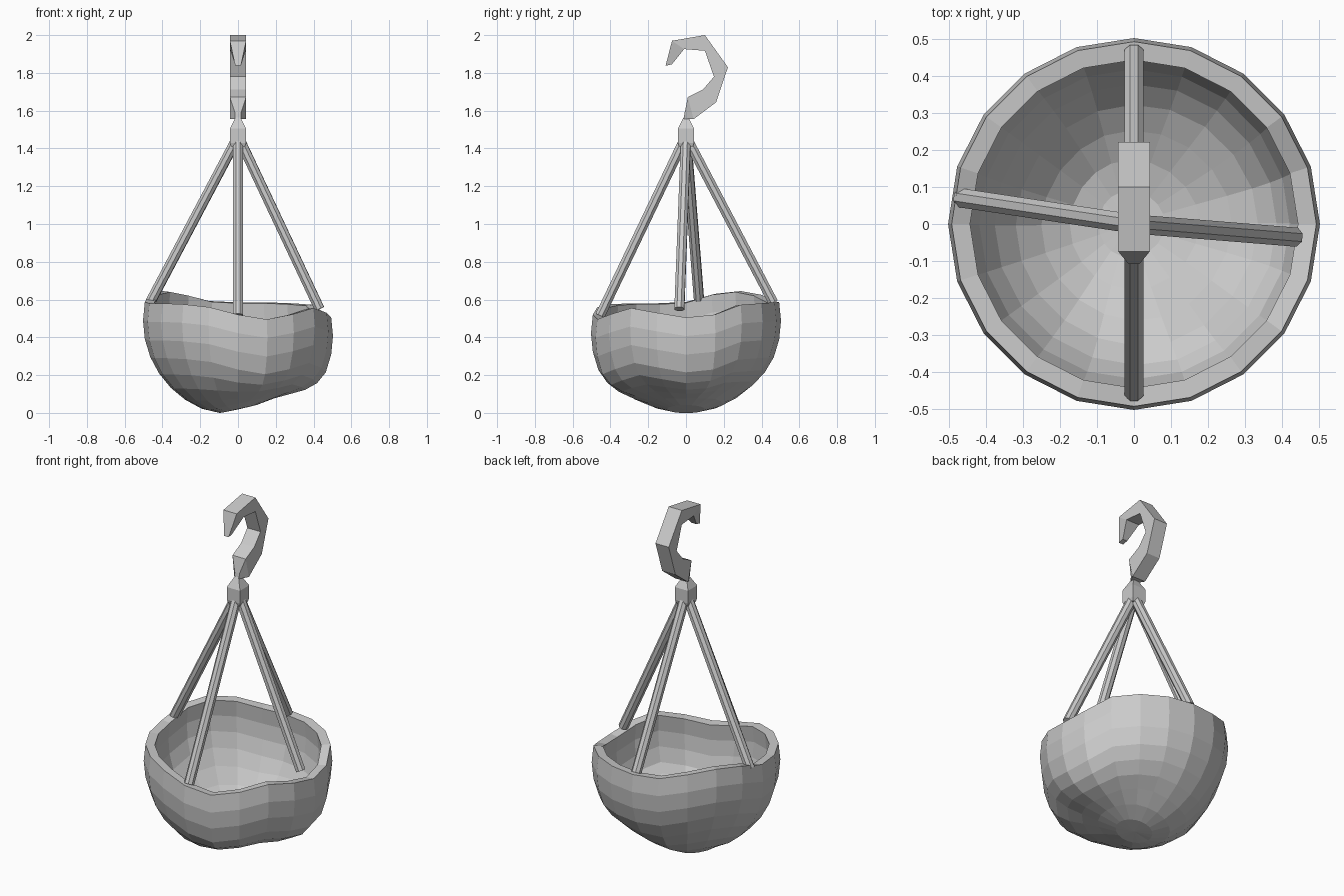
import bpy, bmesh, math
from mathutils import Vector

if "Cube" in bpy.data.objects:
    bpy.data.objects.remove(bpy.data.objects["Cube"])

grey = bpy.data.materials.new("plain grey")
grey.use_nodes = True
grey.diffuse_color = (0.6, 0.6, 0.6, 1)
grey.node_tree.nodes["Principled BSDF"].inputs["Base Color"].default_value = (0.6, 0.6, 0.6, 1)


def finish(name, bm):
    bmesh.ops.recalc_face_normals(bm, faces=bm.faces[:])
    mesh = bpy.data.meshes.new(name)
    bm.to_mesh(mesh)
    bm.free()
    mesh.materials.append(grey)
    obj = bpy.data.objects.new(name, mesh)
    bpy.context.collection.objects.link(obj)
    return obj


def loft(name, rings):
    """Skin consecutive closed rings of points and cap both ends."""
    bm = bmesh.new()
    loops = [[bm.verts.new(p) for p in ring] for ring in rings]
    for a, b in zip(loops, loops[1:]):
        for i in range(len(a)):
            j = (i + 1) % len(a)
            bm.faces.new((a[i], a[j], b[j], b[i]))
    bm.faces.new(loops[0])
    bm.faces.new(loops[-1])
    return finish(name, bm)


# Bowl: spherical rows with an uneven, wavy rim
SIDES, RADIUS, CENTRE = 20, 0.503, 0.487
STEP = math.radians(11.25)
rim_heights = [.505, .52, .572, .58, .585, .585, .592, .625, .645, .63,
               .587, .58, .58, .575, .56, .52, .495, .522, .555, .53]


def bowl_point(row, i):
    lat = (1 - row) * STEP
    turn = math.tau * i / SIDES
    r = RADIUS * math.cos(lat)
    x, y = r * math.cos(turn), r * math.sin(turn)
    z = CENTRE + RADIUS * math.sin(lat)
    # rim waves fade out downwards, and the underside lifts towards +x
    wave = (rim_heights[i] - 0.585) * max(0, min(1, (7 - row) / 3.5))
    low = max(0, min(1, (row - 3) / 3))
    lift = 0.055 * low * max(0, min(1, (x + 0.12) / 0.25))
    return x, y, max(0, z + wave + lift)


bm = bmesh.new()
rows = [[bm.verts.new(bowl_point(row, i)) for i in range(SIDES)] for row in range(9)]
pole = bm.verts.new((0, 0, 0.018))
for i in range(SIDES):
    j = (i + 1) % SIDES
    for a, b in zip(rows, rows[1:]):
        bm.faces.new((a[i], b[i], b[j], a[j]))
    bm.faces.new((rows[-1][i], pole, rows[-1][j]))
bowl = finish("bowl", bm)
if bowl.data.polygons[0].normal.dot(bowl.data.polygons[0].center - Vector((0, 0, CENTRE))) < 0:
    bowl.data.flip_normals()
shell = bowl.modifiers.new("wall", "SOLIDIFY")
shell.thickness = 0.05
shell.offset = -1


# Hanging rods from the connector to the rim
def rod(name, top, end):
    top, end = Vector(top), Vector(end)
    spin = (end - top).to_track_quat("Z", "X")
    ring = [spin @ Vector((0.028 * math.cos(a), 0.028 * math.sin(a), 0))
            for a in (math.tau * (k + 0.5) / 8 for k in range(8))]
    loft(name, [[top + p for p in ring], [end + p for p in ring]])


for name, end in {"front_rod": (0, -.455, .515), "back_rod": (0, .462, .585),
                  "left_rod": (.432, -.035, .55), "right_rod": (-.465, .07, .585)}.items():
    flat = Vector((end[0], end[1], 0)).normalized() * 0.015
    rod(name, (flat.x, flat.y, 1.435), end)

# Square connector with a pointed cap
loft("connector", [[(sx * w, sy * w, z) for sx, sy in ((-1, -1), (1, -1), (1, 1), (-1, 1))]
                   for w, z in ((.037, 1.41), (.043, 1.43), (.043, 1.505), (.012, 1.565))])

# Hook sections: outer (y, z), inner (y, z), half width
sections = [((-.108, 1.838), (-.075, 1.845), .015),
            ((-.074, 1.97), (-.01, 1.926), .043),
            ((.10, 2.0), (.10, 1.917), .043),
            ((.222, 1.83), (.148, 1.78), .043),
            ((.16, 1.645), (.09, 1.712), .043),
            ((.04, 1.555), (.01, 1.672), .043),
            ((-.012, 1.556), (-.008, 1.585), .015)]
loft("hook", [[(-w, *o), (w, *o), (w, *n), (-w, *n)] for o, n, w in sections])
